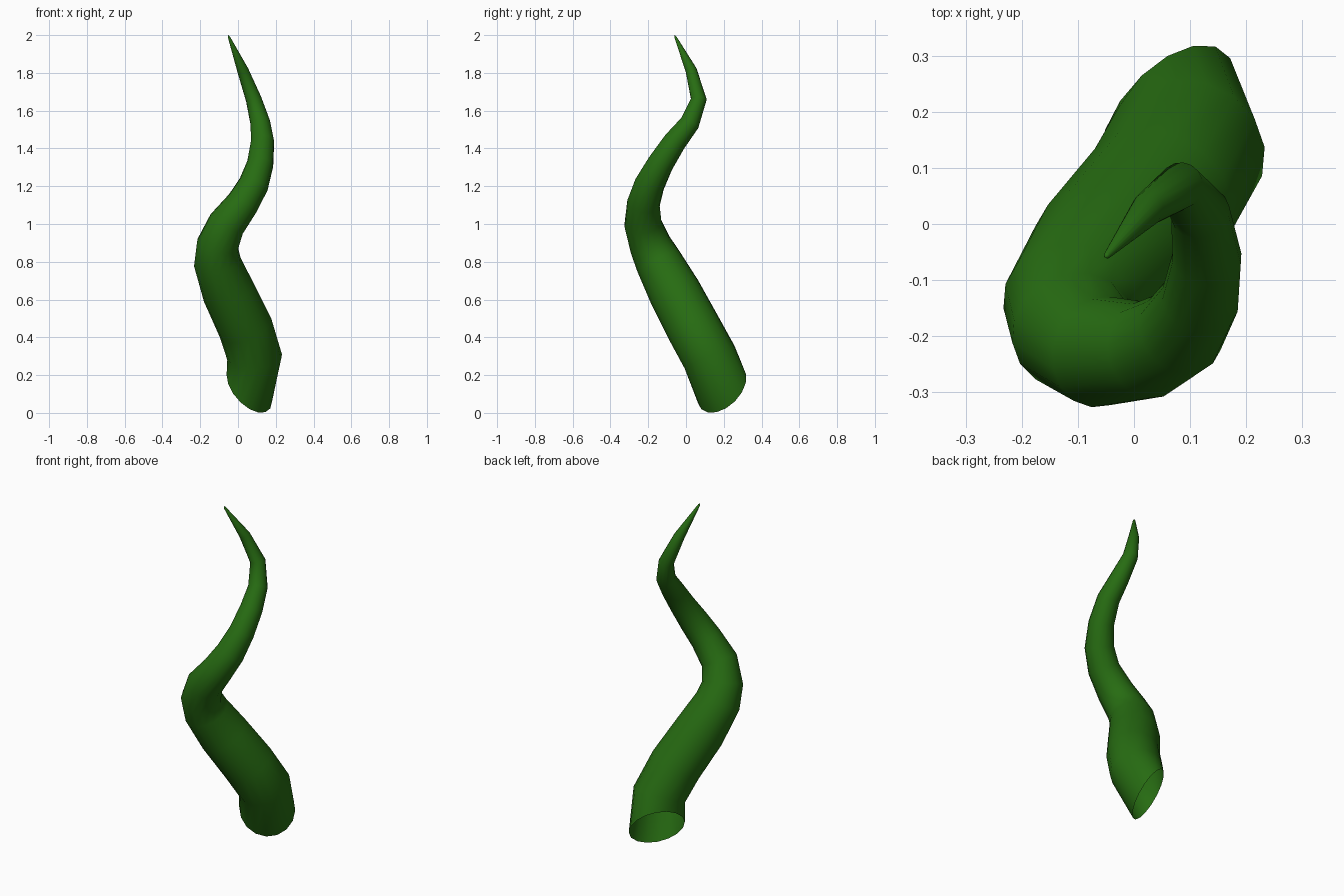
import bpy, bmesh, math
from mathutils import Vector

cube = bpy.data.objects.get("Cube")
if cube:
    bpy.data.objects.remove(cube, do_unlink=True)

# Single green material
green = bpy.data.materials.new("deep green")
green.use_nodes = True
colour = (0.02, 0.15, 0.006, 1)
green.diffuse_color = colour
bsdf = next(n for n in green.node_tree.nodes if n.type == 'BSDF_PRINCIPLED')
bsdf.inputs["Base Color"].default_value = colour

SIDES = 16
# Spiral centre line from base to tip: x, y, z, radius
PATH = [
    (0.06, 0.19, 0.13, 0.155),
    (0.088, 0.125, 0.295, 0.146),
    (0.04, 0.04, 0.45, 0.145),
    (-0.05, -0.06, 0.64, 0.14),
    (-0.11, -0.145, 0.80, 0.125),
    (-0.108, -0.19, 0.89, 0.112),
    (-0.06, -0.228, 1.0, 0.1),
    (0.025, -0.225, 1.11, 0.087),
    (0.083, -0.193, 1.21, 0.08),
    (0.118, -0.135, 1.32, 0.07),
    (0.13, -0.06, 1.435, 0.062),
    (0.118, 0.02, 1.535, 0.053),
    (0.083, 0.068, 1.66, 0.042),
    (0.025, 0.027, 1.815, 0.03),
    (-0.048, -0.056, 1.99, 0.006),
]
centres = [Vector(p[:3]) for p in PATH]
radii = [p[3] for p in PATH]


def tangent(i):
    """Direction of the horn at ring i; the base is cut at a slant."""
    if i == 0:
        return Vector((0.63, -0.55, 0.55)).normalized()
    before = (centres[i] - centres[i - 1]).normalized()
    if i == len(centres) - 1:
        return before
    after = (centres[i + 1] - centres[i]).normalized()
    return (before + after).normalized()


# Sweep a shrinking ring along the path without twisting
bm = bmesh.new()
direction = tangent(0)
side = direction.orthogonal().normalized()
rings = []
for i, (centre, radius) in enumerate(zip(centres, radii)):
    new_direction = tangent(i)
    side = direction.rotation_difference(new_direction) @ side
    direction = new_direction
    across = direction.cross(side)
    ring = []
    for k in range(SIDES):
        a = math.tau * k / SIDES
        ring.append(bm.verts.new(centre + radius * (math.cos(a) * side + math.sin(a) * across)))
    rings.append(ring)

for low, high in zip(rings, rings[1:]):
    for k in range(SIDES):
        n = (k + 1) % SIDES
        bm.faces.new((low[k], low[n], high[n], high[k]))

# Pointed tip; the base stays open
tip = bm.verts.new((-0.052, -0.06, 2.0))
for k in range(SIDES):
    bm.faces.new((rings[-1][k], rings[-1][(k + 1) % SIDES], tip))

for face in bm.faces:
    face.smooth = True

mesh = bpy.data.meshes.new("spiral_horn")
bm.to_mesh(mesh)
bm.free()
mesh.materials.append(green)
horn = bpy.data.objects.new("spiral_horn", mesh)
bpy.context.collection.objects.link(horn)
